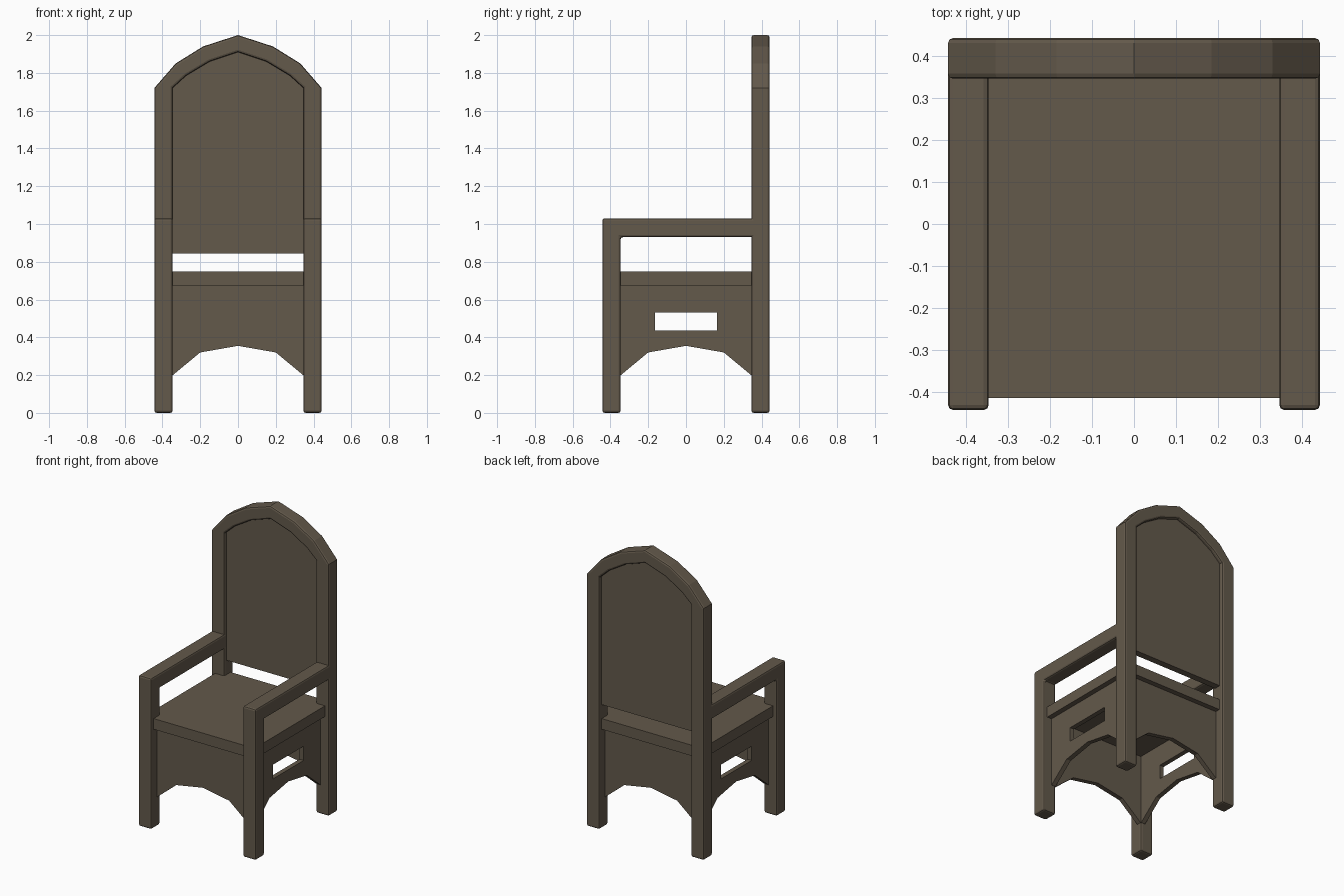
import bpy, bmesh

if "Cube" in bpy.data.objects:
    bpy.data.objects.remove(bpy.data.objects["Cube"])

wood = bpy.data.materials.new("brown_wood")
wood.diffuse_color = (0.125, 0.1, 0.07, 1)
wood.use_nodes = True
wood.node_tree.nodes["Principled BSDF"].inputs["Base Color"].default_value = wood.diffuse_color


def prism(name, pts, axis, lo, hi, bevel=0.0):
    """Extrude a closed profile along an axis ('x': points are y,z; 'y': x,z; 'z': x,y)."""
    place = {"x": lambda a, b, t: (t, a, b),
             "y": lambda a, b, t: (a, t, b),
             "z": lambda a, b, t: (a, b, t)}[axis]
    bm = bmesh.new()
    n = len(pts)
    va = [bm.verts.new(place(a, b, lo)) for a, b in pts]
    vb = [bm.verts.new(place(a, b, hi)) for a, b in pts]
    bm.faces.new(va)
    bm.faces.new(vb)
    for i in range(n):
        j = (i + 1) % n
        bm.faces.new((va[i], va[j], vb[j], vb[i]))
    bmesh.ops.recalc_face_normals(bm, faces=bm.faces)
    me = bpy.data.meshes.new(name)
    bm.to_mesh(me)
    bm.free()
    me.materials.append(wood)
    ob = bpy.data.objects.new(name, me)
    bpy.context.collection.objects.link(ob)
    if bevel:
        mod = ob.modifiers.new("bevel", "BEVEL")
        mod.width = bevel
        mod.segments = 2
        mod.limit_method = "ANGLE"
        mod.angle_limit = 1.0
    return ob


def rect(a0, b0, a1, b1):
    return [(a0, b0), (a1, b0), (a1, b1), (a0, b1)]


def mirrored(half):
    """Complete a right-hand half profile that ends on the centre line."""
    return half + [(-a, b) for a, b in reversed(half[:-1])]


OUT, INN = 0.443, 0.346

# Back frame: rear legs, posts and faceted arch in one piece
outer = mirrored([(OUT, 0), (OUT, 1.72), (0.33, 1.85), (0.185, 1.94), (0, 2.0)])
arch = mirrored([(INN, 1.72), (0.275, 1.785), (0.15, 1.86), (0, 1.91)])
prism("back_frame", outer + [(-INN, 0)] + arch[::-1] + [(INN, 0)],
      "y", INN, OUT, 0.012)

# Recessed back panel, its edges let into the frame
panel = mirrored([(0.365, 0.845), (0.365, 1.73), (0.285, 1.80), (0.16, 1.875), (0, 1.925)])
prism("back_panel", panel, "y", 0.372, 0.418)

# Front legs with armrests
leg_arm = [(-OUT, 0), (-INN, 0), (-INN, 0.93), (0.37, 0.93), (0.37, 1.03), (-OUT, 1.03)]
for side, s in (("left", -1), ("right", 1)):
    lo, hi = sorted((s * INN, s * OUT))
    prism(side + "_front_leg_and_arm", leg_arm, "x", lo, hi, 0.012)

# Seat board
prism("seat", rect(-0.415, -0.415, 0.415, 0.415), "z", 0.675, 0.748)

# Arched aprons on all four sides
apron = mirrored([(0.37, 0.68), (0.37, 0.2), (0.345, 0.2), (0.2, 0.32), (0, 0.355)])
for name, axis, s in (("front", "y", -1), ("back", "y", 1),
                      ("left", "x", -1), ("right", "x", 1)):
    lo, hi = sorted((s * 0.348, s * 0.38))
    ob = prism(name + "_apron", apron, axis, lo, hi)
    if axis == "x":
        # Hand slot through the side apron
        cutter = prism(name + "_slot_cutter", rect(-0.165, 0.435, 0.165, 0.532),
                       "x", lo - 0.05, hi + 0.05)
        cutter.hide_render = True
        cutter.hide_set(True)
        mod = ob.modifiers.new("slot", "BOOLEAN")
        mod.operation = "DIFFERENCE"
        mod.solver = "EXACT"
        mod.object = cutter
